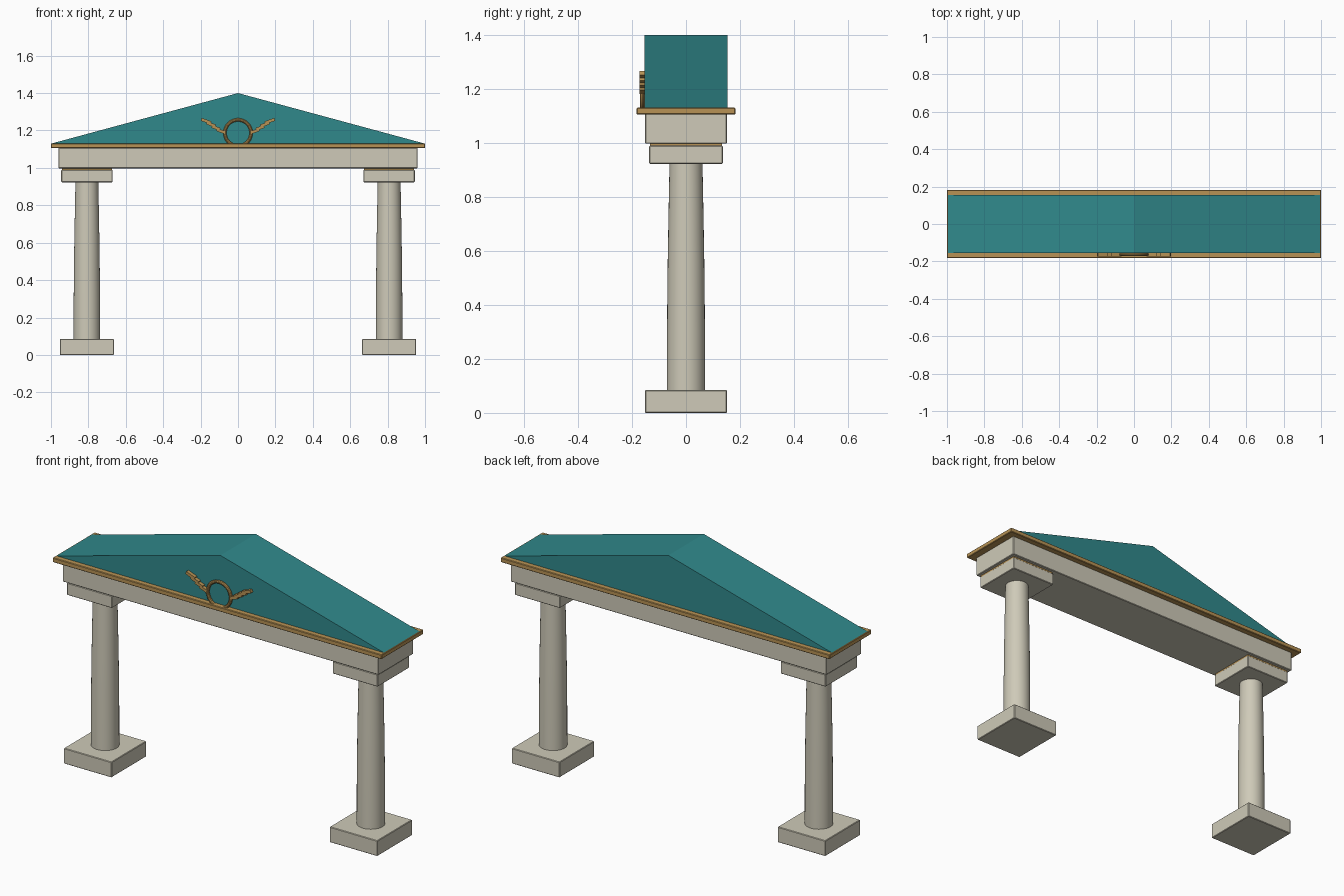
import bpy, bmesh, math
from mathutils import Matrix

if "Cube" in bpy.data.objects:
    bpy.data.objects.remove(bpy.data.objects["Cube"])


def material(name, rgb):
    m = bpy.data.materials.new(name)
    m.diffuse_color = (*rgb, 1)
    m.use_nodes = True
    m.node_tree.nodes["Principled BSDF"].inputs["Base Color"].default_value = m.diffuse_color
    return m


STONE = material("stone", (0.62, 0.59, 0.48))
TEAL = material("teal", (0.03, 0.25, 0.26))
GOLD = material("gold", (0.48, 0.29, 0.09))


def finish(name, bm, mat, bevel=0):
    bmesh.ops.recalc_face_normals(bm, faces=bm.faces)
    me = bpy.data.meshes.new(name)
    bm.to_mesh(me)
    bm.free()
    me.materials.append(mat)
    ob = bpy.data.objects.new(name, me)
    bpy.context.collection.objects.link(ob)
    if bevel:
        mod = ob.modifiers.new("bevel", 'BEVEL')
        mod.width, mod.segments = bevel, 1
    return ob


def block(name, x, hx, hy, z0, z1, mat, bevel=0.003):
    bm = bmesh.new()
    bmesh.ops.create_cube(bm, size=1, matrix=Matrix.Translation((x, 0, (z0 + z1) / 2))
                          @ Matrix.Diagonal((2 * hx, 2 * hy, z1 - z0, 1)))
    return finish(name, bm, mat, bevel)


def smooth(ob):
    bpy.ops.object.select_all(action='DESELECT')
    ob.select_set(True)
    bpy.context.view_layer.objects.active = ob
    bpy.ops.object.shade_smooth_by_angle(angle=math.radians(35))


def column(name, x, profile, sides=32):
    bm = bmesh.new()
    rings = [[bm.verts.new((x + r * math.cos(math.tau * i / sides),
                            r * math.sin(math.tau * i / sides), z))
              for i in range(sides)] for r, z in profile]
    for a, b in zip(rings, rings[1:]):
        for i in range(sides):
            j = (i + 1) % sides
            bm.faces.new((a[i], a[j], b[j], b[i]))
    bm.faces.new(rings[0])
    bm.faces.new(rings[-1])
    smooth(finish(name, bm, STONE))


# Columns with base, capital and gilded neck strip
shaft = [(0.071, 0.08), (0.0705, 0.3), (0.068, 0.55), (0.0645, 0.75), (0.061, 0.93)]
for side, s in (("left", -1), ("right", 1)):
    x = s * 0.808
    block(side + "_base", x, 0.145, 0.152, 0, 0.085, STONE)
    column(side + "_column", x, shaft)
    block(side + "_capital", x, 0.137, 0.137, 0.923, 0.99, STONE)
    block(side + "_capital_trim", x, 0.134, 0.134, 0.988, 1.0, GOLD, 0)

# Beam and gilded cornice
block("beam", 0, 0.96, 0.152, 0.998, 1.108, STONE)
block("cornice", 0, 1.0, 0.183, 1.106, 1.131, GOLD)

# Triangular pediment
bm = bmesh.new()
tri = [bm.verts.new((x, -0.154, z)) for x, z in ((-0.998, 1.13), (0.998, 1.13), (0, 1.4))]
ext = bmesh.ops.extrude_face_region(bm, geom=[bm.faces.new(tri)])
bmesh.ops.translate(bm, vec=(0, 0.308, 0),
                    verts=[v for v in ext["geom"] if isinstance(v, bmesh.types.BMVert)])
finish("pediment", bm, TEAL)

# Ring ornament on the front, sunk into the cornice
bpy.ops.mesh.primitive_torus_add(major_radius=0.07, minor_radius=0.009, major_segments=40,
                                 minor_segments=10, location=(0, -0.162, 1.187),
                                 rotation=(math.pi / 2, 0, 0))
ring = bpy.context.object
ring.name = "ornament_ring"
ring.data.materials.append(GOLD)
smooth(ring)

# Stepped feather wings either side of the ring
feathers = [(0.092, 1.197, 0.046), (0.118, 1.214, 0.046),
            (0.144, 1.232, 0.048), (0.170, 1.250, 0.056)]
for side, s in (("left", -1), ("right", 1)):
    bm = bmesh.new()
    for x, z, length in feathers:
        bmesh.ops.create_cube(bm, size=1, matrix=Matrix.Translation((s * x, -0.163, z))
                              @ Matrix.Rotation(-s * math.radians(20), 4, 'Y')
                              @ Matrix.Diagonal((length, 0.02, 0.016, 1)))
    finish(side + "_ornament_wing", bm, GOLD)
